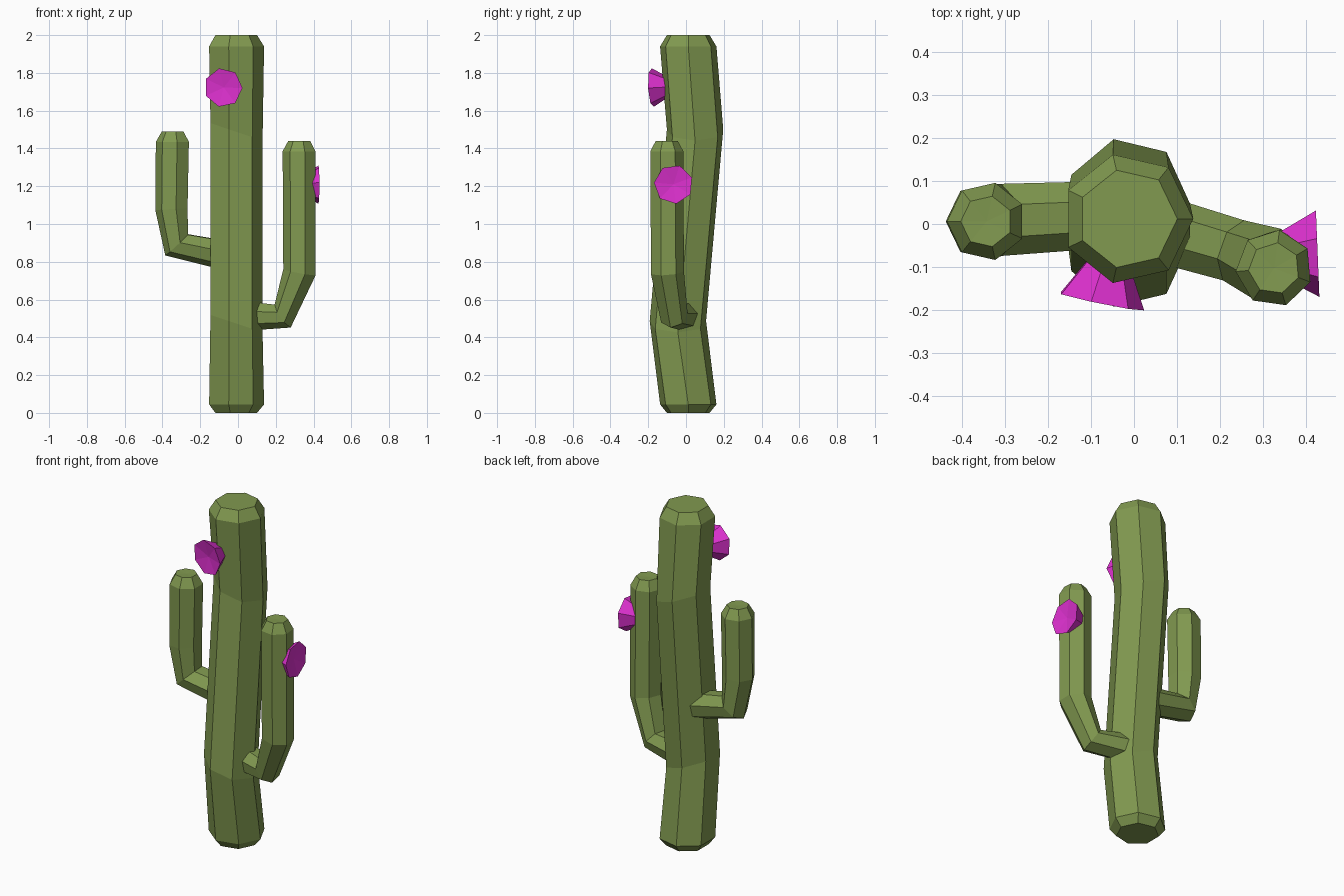
import bpy, bmesh, math
from mathutils import Vector

if "Cube" in bpy.data.objects:
    bpy.data.objects.remove(bpy.data.objects["Cube"])

SIDES = 7


def material(name, color):
    m = bpy.data.materials.new(name)
    m.diffuse_color = color
    m.use_nodes = True
    m.node_tree.nodes["Principled BSDF"].inputs["Base Color"].default_value = m.diffuse_color
    return m


green = material("cactus_green", (0.22, 0.32, 0.08, 1))
pink = material("flower_pink", (0.72, 0.03, 0.62, 1))


def loft(name, rings, phase, mat, dish=0.0):
    """Skin seven-sided rings (centre, radius, normal); dish sinks the last cap's middle."""
    bm = bmesh.new()
    loops = []
    for c, r, n in rings:
        q = Vector((0, 0, 1)).rotation_difference(Vector(n))
        loop = []
        for i in range(SIDES):
            a = math.radians(phase) + math.tau * i / SIDES
            loop.append(bm.verts.new(Vector(c) + q @ Vector((r * math.cos(a), r * math.sin(a), 0))))
        loops.append(loop)
    for lo, hi in zip(loops, loops[1:]):
        for i in range(SIDES):
            j = (i + 1) % SIDES
            bm.faces.new((lo[i], lo[j], hi[j], hi[i]))
    bm.faces.new(loops[0][::-1])
    top = bm.faces.new(loops[-1])
    if dish:
        c, _, n = rings[-1]
        bmesh.ops.poke(bm, faces=[top])
        bm.verts.ensure_lookup_table()
        bm.verts[-1].co = Vector(c) - Vector(n).normalized() * dish
    bmesh.ops.recalc_face_normals(bm, faces=bm.faces)
    me = bpy.data.meshes.new(name)
    bm.to_mesh(me)
    bm.free()
    me.materials.append(mat)
    ob = bpy.data.objects.new(name, me)
    bpy.context.collection.objects.link(ob)
    return ob


UP, TILT = (0, 0, 1), (0.32, 0, 0.95)

# Trunk: gently swaying column with chamfered ends
loft("trunk", [
    ((-0.015, 0.012, 0.0), 0.116, UP),
    ((-0.015, 0.012, 0.045), 0.153, UP),
    ((-0.015, -0.043, 0.475), 0.153, TILT),
    ((-0.015, 0.048, 1.49), 0.153, TILT),
    ((-0.015, 0.012, 1.94), 0.153, UP),
    ((-0.015, 0.012, 2.0), 0.116, UP),
], 0, green)


def arm(name, path, phase):
    """Arm along (point, radius) pairs, with a chamfered tip pointing up."""
    pts = [Vector(p) for p, _ in path]
    dirs = [(b - a).normalized() for a, b in zip(pts, pts[1:])]
    normals = [dirs[0]] + [a + b for a, b in zip(dirs, dirs[1:])] + [Vector(UP)]
    rings = [(p, r, n) for p, (_, r), n in zip(pts, path, normals)]
    rings.append((pts[-1] + Vector((0, 0, 0.055)), 0.06, UP))
    loft(name, rings, phase, green, dish=0.003)


# Arms
arm("left_arm", [((-0.08, 0.022, 0.84), 0.08), ((-0.322, 0.01, 0.892), 0.086),
                 ((-0.348, 0.006, 1.08), 0.09), ((-0.343, 0.006, 1.435), 0.092)], 180)
arm("right_arm", [((0.05, -0.01, 0.515), 0.08), ((0.24, -0.065, 0.515), 0.076),
                  ((0.328, -0.1, 0.745), 0.09), ((0.326, -0.103, 1.385), 0.09)], 82)


def flower(name, centre, normal, phase):
    """Shallow flared blossom facing along the normal."""
    c, n = Vector(centre), Vector(normal).normalized()
    loft(name, [(c - n * 0.085, 0.055, n), (c, 0.104, n)], phase, pink, dish=0.015)


# Flowers
flower("trunk_flower", (-0.078, -0.18, 1.722), (-0.2, -0.97, -0.05), 90)
flower("arm_flower", (0.427, -0.066, 1.21), (1, 0.04, 0), 10)
